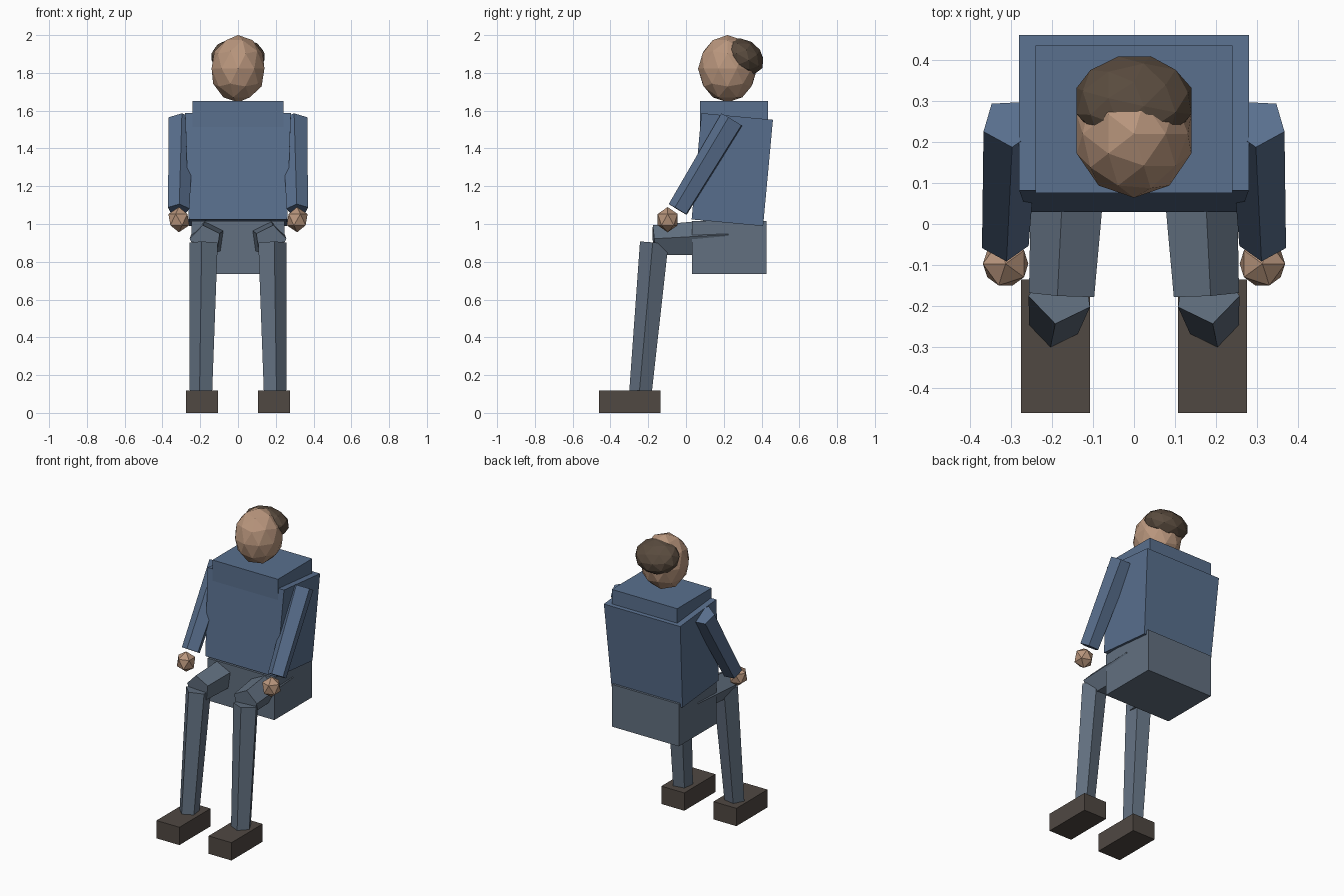
import bpy, bmesh
from math import radians, cos, sin
from mathutils import Vector, Matrix

if "Cube" in bpy.data.objects:
    bpy.data.objects.remove(bpy.data.objects["Cube"])


def material(name, rgb):
    m = bpy.data.materials.new(name)
    m.diffuse_color = (*rgb, 1)
    m.use_nodes = True
    m.node_tree.nodes["Principled BSDF"].inputs["Base Color"].default_value = m.diffuse_color
    return m


SKIN = material("skin", (0.485, 0.305, 0.205))
SHIRT = material("shirt_blue", (0.10, 0.16, 0.27))
TROUSER = material("trouser_grey", (0.122, 0.162, 0.216))
HAIR = material("hair_brown", (0.10, 0.07, 0.048))
LEATHER = material("shoe_brown", (0.08, 0.065, 0.055))


def finish(name, bm, mat, mirror=False):
    bmesh.ops.recalc_face_normals(bm, faces=bm.faces)
    mesh = bpy.data.meshes.new(name)
    bm.to_mesh(mesh)
    bm.free()
    mesh.materials.append(mat)
    ob = bpy.data.objects.new(name, mesh)
    bpy.context.collection.objects.link(ob)
    if mirror:
        mod = ob.modifiers.new("mirror", 'MIRROR')
        mod.use_mirror_merge = False
    return ob


def box(name, center, size, mat, tilt=0, taper=1, mirror=False):
    """Box tilted about x; taper scales the bottom width."""
    bm = bmesh.new()
    bmesh.ops.create_cube(bm, size=1)
    for v in bm.verts:
        if v.co.z < 0:
            v.co.x *= taper
    bm.transform(Matrix.Translation(center) @ Matrix.Rotation(radians(tilt), 4, 'X')
                 @ Matrix.Diagonal((*size, 1)))
    return finish(name, bm, mat, mirror)


def ball(name, center, radii, mat, detail=2, tilt=0, mirror=False):
    bm = bmesh.new()
    bmesh.ops.create_icosphere(bm, subdivisions=detail, radius=1)
    bm.transform(Matrix.Translation(center) @ Matrix.Rotation(radians(tilt), 4, 'X')
                 @ Matrix.Diagonal((*radii, 1)))
    return finish(name, bm, mat, mirror)


def limb(name, a, b, ra, rb, start, mat):
    """Tapered five-sided prism from a to b, mirrored to the other side."""
    a, b = Vector(a), Vector(b)
    d = (b - a).normalized()
    u = Vector((1, 0, 0))
    u = (u - u.dot(d) * d).normalized()
    w = d.cross(u)
    bm = bmesh.new()
    rings = []
    for c, r in ((a, ra), (b, rb)):
        angles = [radians(start + 72 * i) for i in range(5)]
        rings.append([bm.verts.new(c + r * (cos(t) * u + sin(t) * w)) for t in angles])
    low, top = rings
    bm.faces.new(low)
    bm.faces.new(top)
    for i in range(5):
        j = (i + 1) % 5
        bm.faces.new((low[i], low[j], top[j], top[i]))
    return finish(name, bm, mat, True)


# Head and hair
ball("head", (0, 0.22, 1.822), (0.147, 0.156, 0.178), SKIN)
ball("hair", (0, 0.30, 1.885), (0.147, 0.12, 0.092), HAIR, tilt=-30)

# Trunk
box("shoulder_yoke", (0, 0.255, 1.57), (0.48, 0.36, 0.16), SHIRT)
box("torso", (0, 0.245, 1.288), (0.56, 0.38, 0.565), SHIRT, tilt=-5.3, taper=0.93)
box("hips", (0, 0.228, 0.875), (0.49, 0.395, 0.28), TROUSER)

# Arms and hands
limb("arms", (0.315, -0.04, 1.075), (0.302, 0.247, 1.55), 0.06, 0.07, -94, SHIRT)
ball("hands", (0.313, -0.097, 1.023), (0.062, 0.062, 0.067), SKIN, detail=1, mirror=True)

# Legs and shoes
limb("thighs", (0.172, -0.172, 0.91), (0.15, 0.22, 0.93), 0.085, 0.1, -80, TROUSER)
limb("shins", (0.193, -0.24, 0.09), (0.178, -0.165, 0.90), 0.063, 0.08, -80, TROUSER)
box("shoes", (0.191, -0.298, 0.059), (0.168, 0.326, 0.118), LEATHER, mirror=True)
